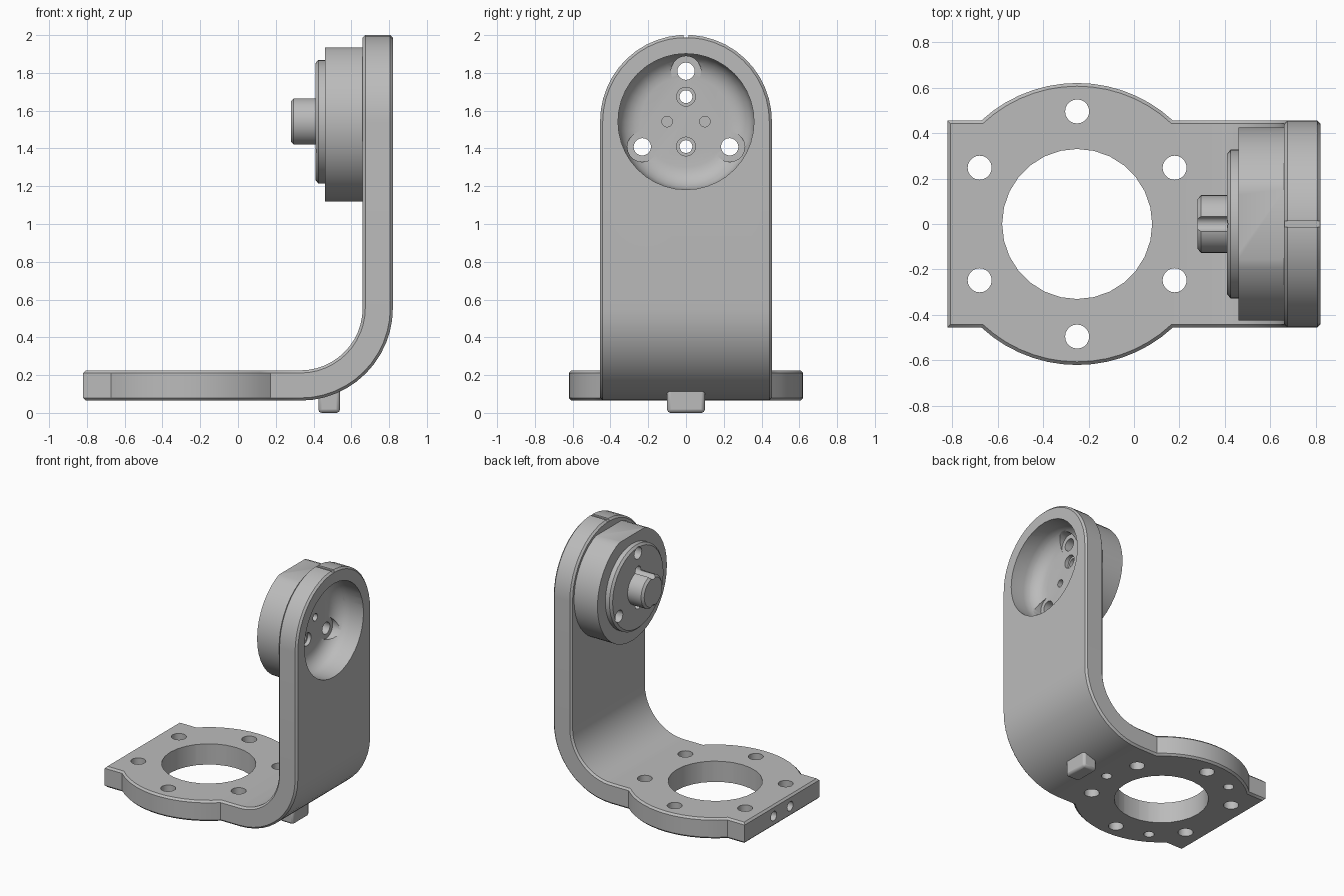
import bpy, bmesh, math
from mathutils import Matrix, Vector

cube = bpy.data.objects.get("Cube")
if cube:
    bpy.data.objects.remove(cube, do_unlink=True)

grey = bpy.data.materials.new("matte grey")
grey.use_nodes = True
GREY = (0.5, 0.5, 0.5, 1)
grey.diffuse_color = GREY
grey.node_tree.nodes["Principled BSDF"].inputs["Base Color"].default_value = GREY

AXIS_Z = 1.542      # height of the joint axis, which runs along x
RING_X = -0.25      # centre of the base ring


def finish(name, bm):
    bmesh.ops.recalc_face_normals(bm, faces=bm.faces[:])
    if bm.calc_volume(signed=True) < 0:
        bmesh.ops.reverse_faces(bm, faces=bm.faces[:])
    mesh = bpy.data.meshes.new(name)
    bm.to_mesh(mesh)
    bm.free()
    mesh.materials.append(grey)
    ob = bpy.data.objects.new(name, mesh)
    bpy.context.scene.collection.objects.link(ob)
    return ob


def lathe(name, profile, y=0, z=AXIS_Z, seg=32):
    """Turn (x, radius) points around an axis parallel to x."""
    bm = bmesh.new()
    rings = []
    for x, r in profile:
        rings.append([bm.verts.new((x, y + r * math.sin(a), z + r * math.cos(a)))
                      for a in (2 * math.pi * i / seg for i in range(seg))])
    for a, b in zip(rings, rings[1:]):
        for i in range(seg):
            j = (i + 1) % seg
            bm.faces.new((a[i], a[j], b[j], b[i]))
    bm.faces.new(rings[0])
    bm.faces.new(rings[-1])
    return finish(name, bm)


def rod_x(x0, x1, r, y=0, z=AXIS_Z, seg=20):
    return lathe("cutter", [(x0, r), (x1, r)], y, z, seg)


def rod_z(x, y, z0, z1, r, seg=20):
    bm = bmesh.new()
    bmesh.ops.create_cone(bm, cap_ends=True, segments=seg, radius1=r, radius2=r,
                          depth=z1 - z0,
                          matrix=Matrix.Translation((x, y, (z0 + z1) / 2)))
    return finish("cutter", bm)


def box(name, lo, hi):
    lo, hi = Vector(lo), Vector(hi)
    bm = bmesh.new()
    bmesh.ops.create_cube(bm, size=1, matrix=Matrix.Translation((lo + hi) / 2)
                          @ Matrix.Diagonal((*(hi - lo), 1)))
    return finish(name, bm)


def select(ob):
    bpy.ops.object.select_all(action='DESELECT')
    bpy.context.view_layer.objects.active = ob
    ob.select_set(True)


def cut(ob, cutter, solver='EXACT'):
    m = ob.modifiers.new("cut", 'BOOLEAN')
    m.operation, m.solver, m.object = 'DIFFERENCE', solver, cutter
    select(ob)
    bpy.ops.object.modifier_apply(modifier=m.name)
    bpy.data.objects.remove(cutter, do_unlink=True)


# Bracket: an L strip with chamfered rims, lofted through eight-point sections
CH = 0.014


def outline(c):
    """Stations (inner point, outer point, half width), inset by c at the rim."""
    w, r = 0.455 - c, 0.62 - c
    out = [((-0.82 + c, 0.225), (-0.82 + c, 0.065), w)]
    start = math.pi - math.asin(w / r)
    for i in range(15):                              # round bulge of the base
        a = start + (math.pi - 2 * start) * i / 14
        x = RING_X + r * math.cos(a)
        out.append(((x, 0.225), (x, 0.065), r * math.sin(a)))
    for i in range(13):                              # bend
        a = math.radians(i * 7.5)
        s, k = math.sin(a), math.cos(a)
        out.append(((0.33 + 0.33 * s, 0.555 - 0.33 * k),
                    (0.33 + 0.49 * s, 0.555 - 0.49 * k), w))
    for i in range(12):                              # rounded head
        a = math.radians(i * 86 / 11)
        z = AXIS_Z + (2 - AXIS_Z - c) * math.sin(a) / math.sin(math.radians(86))
        out.append(((0.66, z), (0.82, z), w * math.cos(a)))
    return out


bm = bmesh.new()
loops = []
for (ri, ro, rw), (si, so, sw) in zip(outline(0), outline(CH)):
    ri, ro = Vector(ri), Vector(ro)
    a, b = ri.lerp(ro, CH / 0.16), ro.lerp(ri, CH / 0.16)
    section = [(si, -sw), (si, sw), (a, rw), (b, rw), (so, sw), (so, -sw), (b, -rw), (a, -rw)]
    loops.append([bm.verts.new((p[0], y, p[1])) for p, y in section])
for a, b in zip(loops, loops[1:]):
    for i in range(8):
        j = (i + 1) % 8
        bm.faces.new((a[i], a[j], b[j], b[i]))
for end in (loops[0], loops[-1]):
    for quad in ((0, 1, 2, 7), (7, 2, 3, 6), (6, 3, 4, 5)):
        bm.faces.new([end[i] for i in quad])
bracket = finish("bracket", bm)

# Dish with a rounded floor edge, sunk into bracket and housing
dish = [(0.71 - 0.12 * math.cos(math.radians(t)), 0.24 + 0.12 * math.sin(math.radians(t)))
        for t in range(0, 91, 15)] + [(0.95, 0.36)]

# Base openings: centre bore, six through holes, three blind pin holes
openings = [rod_z(RING_X, 0, 0, 0.4, 0.33, 28), lathe("cutter", dish, seg=40)]
for k in range(6):
    a = math.radians(30 + 60 * k)
    openings.append(rod_z(RING_X + 0.495 * math.cos(a), 0.495 * math.sin(a), 0, 0.4, 0.053))
for k in range(3):
    a = math.radians(120 * k)
    openings.append(rod_z(RING_X + 0.5 * math.cos(a), 0.5 * math.sin(a), 0, 0.16, 0.037))
for y in (-0.1, 0.1):                                # end face holes
    openings.append(rod_x(-0.9, -0.66, 0.036, y, 0.145))
openings.append(box("cutter", (0.6, -0.014, 1.988), (0.9, 0.014, 2.1)))  # index groove
for cutter in openings:
    cut(bracket, cutter, 'MANIFOLD')

# Motor housing with stepped flange and output shaft
housing = lathe("housing", [(0.28, 0.11), (0.295, 0.127), (0.41, 0.127), (0.41, 0.31),
                            (0.425, 0.327), (0.46, 0.327), (0.46, 0.424), (0.665, 0.424)],
                seg=40)
cut(housing, lathe("cutter", dish, seg=40))
cut(housing, box("cutter", (0.4, -0.5, 1.935), (0.7, 0.5, 2.1)))      # flat on top
for k in range(3):                                   # screw holes with counterbores
    a = math.radians(90 + 120 * k)
    y, z = 0.267 * math.cos(a), AXIS_Z + 0.267 * math.sin(a)
    cut(housing, rod_x(0.591, 0.9, 0.08, y, z))
    cut(housing, rod_x(0.2, 0.9, 0.046, y, z))
for dz in (-0.132, 0.132):                           # long holes, grooving the shaft
    cut(housing, rod_x(0.2, 0.9, 0.034, 0, AXIS_Z + dz))
    cut(housing, rod_x(0.56, 0.9, 0.05, 0, AXIS_Z + dz))
for y in (-0.1, 0.1):                                # blind pin holes
    cut(housing, rod_x(0.53, 0.9, 0.028, y))

# Locating tab under the bend
tab = box("locating_tab", (0.425, -0.1, 0), (0.54, 0.1, 0.14))
soften = tab.modifiers.new("rounded edges", 'BEVEL')
soften.width, soften.segments = 0.018, 2

for ob in (bracket, housing, tab):
    select(ob)
    bpy.ops.object.shade_smooth_by_angle(angle=math.radians(30))
